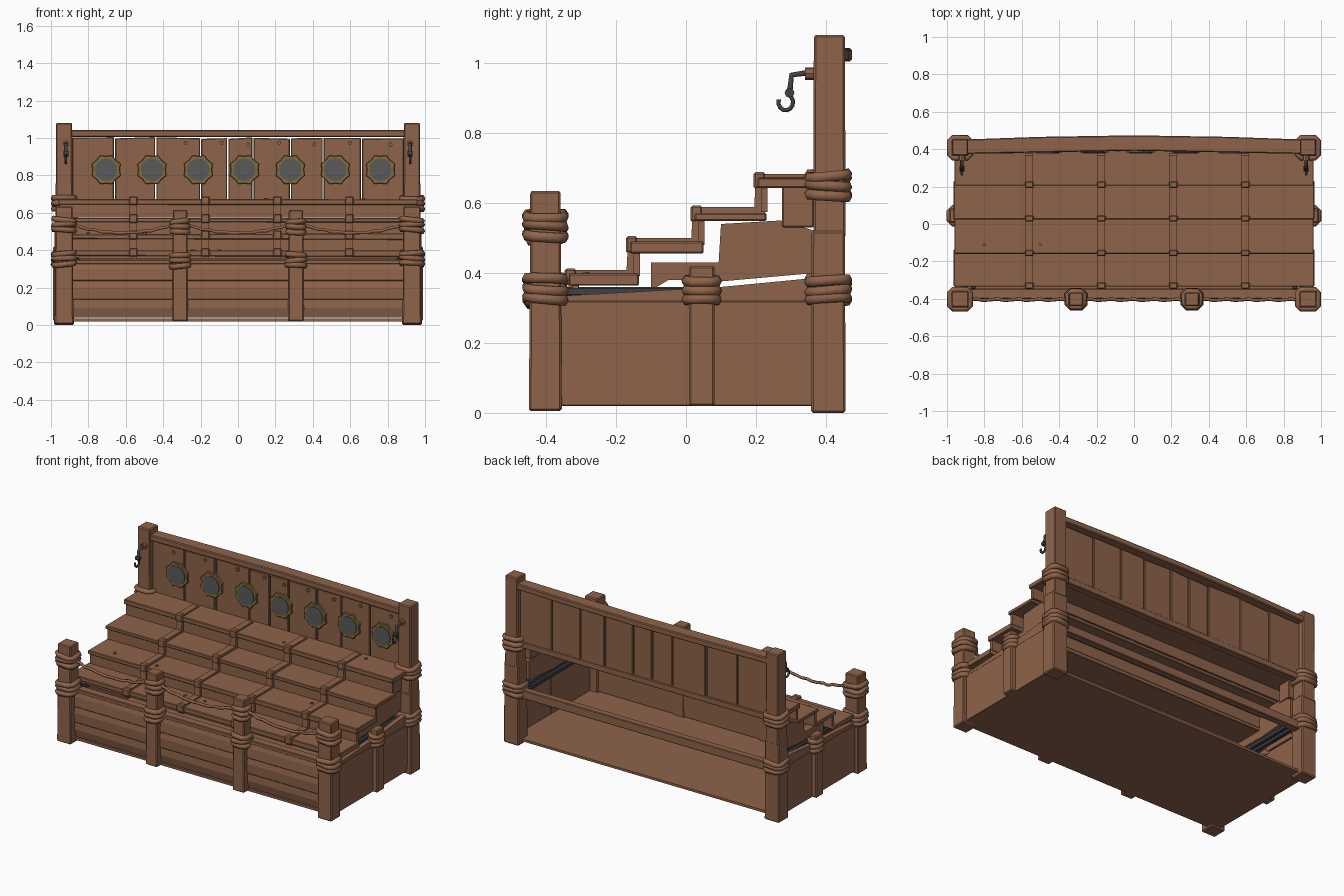
import bpy, bmesh, math, random
from mathutils import Vector

if "Cube" in bpy.data.objects:
    bpy.data.objects.remove(bpy.data.objects["Cube"])
random.seed(4)


def material(name, rgb):
    m = bpy.data.materials.new(name)
    m.diffuse_color = (*rgb, 1)
    m.use_nodes = True
    m.node_tree.nodes["Principled BSDF"].inputs["Base Color"].default_value = m.diffuse_color
    return m


WOOD = material("brown wood", (0.27, 0.125, 0.068))
BRASS = material("old brass", (0.22, 0.15, 0.045))
GLASS = material("grey glass", (0.10, 0.10, 0.105))
IRON = material("dark iron", (0.05, 0.053, 0.062))


def finish(name, mesh, mat):
    mesh.materials.clear()
    mesh.materials.append(mat)
    ob = bpy.data.objects.new(name, mesh)
    bpy.context.collection.objects.link(ob)
    return ob


def prism(name, pts, axis, a, b, mat=WOOD, bevel=0.0):
    """Extrude a 2D outline along x, y or z from a to b."""
    put = {"x": lambda p, t: (t, p[0], p[1]), "y": lambda p, t: (p[0], t, p[1]),
           "z": lambda p, t: (p[0], p[1], t)}[axis]
    bm = bmesh.new()
    lo = [bm.verts.new(put(p, a)) for p in pts]
    hi = [bm.verts.new(put(p, b)) for p in pts]
    n = len(pts)
    bm.faces.new(lo)
    bm.faces.new(hi[::-1])
    for i in range(n):
        j = (i + 1) % n
        bm.faces.new((lo[j], lo[i], hi[i], hi[j]))
    bmesh.ops.recalc_face_normals(bm, faces=bm.faces)
    if bevel:
        bmesh.ops.bevel(bm, geom=bm.edges[:], offset=bevel, segments=1, affect='EDGES')
    me = bpy.data.meshes.new(name)
    bm.to_mesh(me)
    bm.free()
    return finish(name, me, mat)


def box(name, x, y, z, mat=WOOD, bevel=0.004, wobble=0.0):
    w = lambda: random.uniform(-wobble, wobble)
    pts = [(x[0], z[0] + w()), (x[1], z[0] + w()), (x[1], z[1] + w()), (x[0], z[1] + w())]
    return prism(name, pts, "y", y[0], y[1], mat, bevel)


def tube(name, pts, r, mat=WOOD, closed=False):
    cu = bpy.data.curves.new(name, 'CURVE')
    cu.dimensions = '3D'
    cu.bevel_depth = r
    cu.bevel_resolution = 1
    cu.use_fill_caps = True
    sp = cu.splines.new('POLY')
    sp.points.add(len(pts) - 1)
    for p, q in zip(sp.points, pts):
        p.co = (*q, 1)
    sp.use_cyclic_u = closed
    tmp = bpy.data.objects.new("tmp", cu)
    bpy.context.collection.objects.link(tmp)
    bpy.context.view_layer.update()
    me = bpy.data.meshes.new_from_object(tmp.evaluated_get(bpy.context.evaluated_depsgraph_get()))
    bpy.data.objects.remove(tmp)
    return finish(name, me, mat)


def wrap(name, cx, cy, cz, hx, hy):
    """Three turns of rope around a square post."""
    for k in (-1, 0, 1):
        tx, ty = random.uniform(-.12, .12), random.uniform(-.1, .1)
        hx2, hy2, c = hx + 0.005, hy + 0.005, 0.02
        ring = []
        for sx, sy, first in ((1, 1, 0), (-1, 1, 1), (-1, -1, 0), (1, -1, 1)):
            a = (sx * hx2, sy * (hy2 - c))
            b = (sx * (hx2 - c), sy * hy2)
            ring += [b, a] if first else [a, b]
        tube(name, [(cx + u, cy + v, cz + k * 0.027 + u * tx + v * ty) for u, v in ring],
             0.0165, WOOD, True)


def post(name, cx, cy, hx, hy, z0, z1, taper=0.92):
    ob = box(name, (cx - hx, cx + hx), (cy - hy, cy + hy), (z0, z1), bevel=0.006)
    for v in ob.data.vertices:
        if v.co.z > (z0 + z1) / 2:
            v.co.x = cx + (v.co.x - cx) * taper
            v.co.y = cy + (v.co.y - cy) * taper


# Posts with rope wrappings
for s in (-1, 1):
    post("rear_lower_post", s * .93, .407, .053, .049, 0, .52, .97)
    post("rear_upper_post", s * .93, .41, .045, .046, .5, 1.08, .97)
    post("front_corner_post", s * .93, -.402, .05, .047, .005, .635)
    post("front_middle_post", s * .31, -.402, .042, .04, .02, .615)
    post("side_post", s * .962, .045, .026, .037, .02, .42, 1)
    for z in (.35, .65):
        wrap("rear_post_rope", s * .93, .407, z, .05, .048)
    for z in (.355, .535):
        wrap("front_corner_rope", s * .93, -.402, z, .049, .046)
        if z < .5:
            wrap("front_middle_rope", s * .31, -.402, z - .01, .041, .04)
        else:
            wrap("front_middle_rope", s * .31, -.402, z - .01, .037, .036)
    wrap("side_post_rope", s * .957, .045, .35, .024, .037)

# Base: floor, planked front, side walls and rails, with an open rear
box("floor", (-.95, .95), (-.4, .42), (.02, .035), bevel=0)
prism("front_wall", [(-.365, .04), (-.395, .04), (-.407, .09), (-.404, .135), (-.409, .14), (-.412, .2),
                     (-.405, .235), (-.41, .24), (-.405, .3), (-.395, .335), (-.365, .335)], "x", -.9, .9)
box("front_rail", (-.9, .9), (-.4, -.345), (.325, .35))
box("rear_rail", (-.9, .9), (.385, .43), (.30, .355))
for s in (-1, 1):
    for y0, y1 in ((-.36, .045), (.045, .37)):
        prism("side_wall", [(y0, .02), (y1, .02), (y1, .32), (y0, .32)], "x", s * .935, s * .957, bevel=.003)
    prism("side_rail", [(-.35, .32), (.36, .32), (.36, .385), (.1, .36), (-.35, .335)], "x", s * .925, s * .955)
    # Metal bars and wooden stringers carrying the steps
    for x in (.86, .90):
        box("support_bar", (s * x - .012, s * x + .012), (-.35, .36), (.335, .36), IRON)
    prism("rear_stringer", [(.09, .375), (.37, .4), (.37, .52), (.27, .55), (.1, .54)], "x", s * .86, s * .91)
    prism("middle_stringer", [(-.1, .35), (-.05, .38), (.11, .38), (.11, .43), (-.1, .43)], "x", s * .86, s * .91)
    box("top_block", (s * .885 - .03, s * .885 + .03), (.275, .365), (.53, .65))

# Four steps
tops, edges = (.395, .487, .575, .67), (-.325, -.15, .035, .215, .385)
for i, z in enumerate(tops):
    y0, y1 = edges[i], edges[i + 1]
    e = .965 - .004 * (i % 2)
    box("step_tread", (-e, e), (y0 - .01, y1 + .015), (z - .028, z), wobble=.004)
    low = z - .115 if i else .335
    prism("step_riser", [(y0, low + .02), (y0 + .018, low + .02), (y0 + .018, z - .01), (y0, z - .01)],
          "x", -e + .01, e - .01)

# Bent straps following the steps
outer = [(-.335, .355)]
for i, z in enumerate(tops):
    outer += [(edges[i] - .015, z + .013), (edges[i + 1] - .02, z + .013)]
inner = [(y + .03, z - .025) for y, z in outer]
inner[0] = (-.305, .355)
for x in (-.56, -.175, .21, .595):
    prism("step_strap", outer + inner[::-1], "x", x - .021, x + .021)
    for i, z in enumerate(tops):
        prism("strap_collar", [(edges[i] - .022, z - .03), (edges[i] + .012, z - .03),
                               (edges[i] + .012, z + .018), (edges[i] - .022, z + .018)],
              "x", x - .024, x + .024, bevel=.006)


def circle(cx, cy, r, n, bump=0.0):
    return [(cx + (r + bump * (k % 2)) * math.cos(math.tau * k / n),
             cy + (r + bump * (k % 2)) * math.sin(math.tau * k / n)) for k in range(n)]


# Wooden nails on the treads
for x in (-.8, -.5, -.24, -.1, .15, .28, .54, .67, .88):
    i = random.randrange(4)
    prism("tread_nail", circle(x, edges[i] + random.choice((.04, .13)), .01, 6), "z", tops[i], tops[i] + .008)

# Backrest planks and bowed top rail
cuts = (-.89, -.66, -.44, -.2, -.055, .08, .28, .455, .66, .89)
for a, b in zip(cuts, cuts[1:]):
    d = random.uniform(-.005, .005)
    box("back_plank", (a + .003, b - .003), (.4 + d, .425 + d), (.64, 1.0), wobble=.006)
    prism("plank_nail", circle((a + b) / 2 + .04, random.choice((.965, .975)), .011, 6), "y", .388, .41)
bow = [(-.9, .375), (0, .392), (.9, .375), (.9, .452), (.5, .466), (0, .474), (-.5, .466), (-.9, .452)]
prism("top_rail", bow, "z", 1.005, 1.043, bevel=.005)
box("bottom_rail", (-.9, .9), (.385, .43), (.625, .665))

# Portholes with scalloped brass rims
for x in (-.705, -.46, -.212, .035, .28, .52, .762):
    prism("porthole_rim", circle(x, .83, .073, 16, .011), "y", .382, .4, BRASS, .003)
    prism("porthole_glass", circle(x, .83, .06, 16), "y", .377, .386, GLASS)

# Iron hooks on pegs
for s in (-1, 1):
    x = s * .92
    prism("hook_peg", circle(x, .97, .018, 8), "y", .34, .37)
    tube("hook_arm", [(x, .345, .972), (x, .302, .966), (x, .296, .915)], .0095, IRON)
    arc = [(x, .285 + .021 * math.cos(t), .888 + .023 * math.sin(t))
           for t in [math.radians(70 - 30 * k) for k in range(10)]]
    tube("hook_curl", [(x, .296, .92)] + arc, .007, IRON)
    prism("hook_joint", circle(.296, .915, .014, 8), "x", x - .014, x + .014, IRON)

# Sagging rope along the front posts
for a, b in ((-.88, -.35), (-.27, .27), (.35, .88)):
    pts = []
    for k in range(15):
        t = k / 14
        pts.append((a + (b - a) * t, -.405 + .004 * math.sin(k * 2.1),
                    .535 - .17 * t * (1 - t) + .003 * math.sin(k * 2.7)))
    tube("front_rope", pts, .009)
